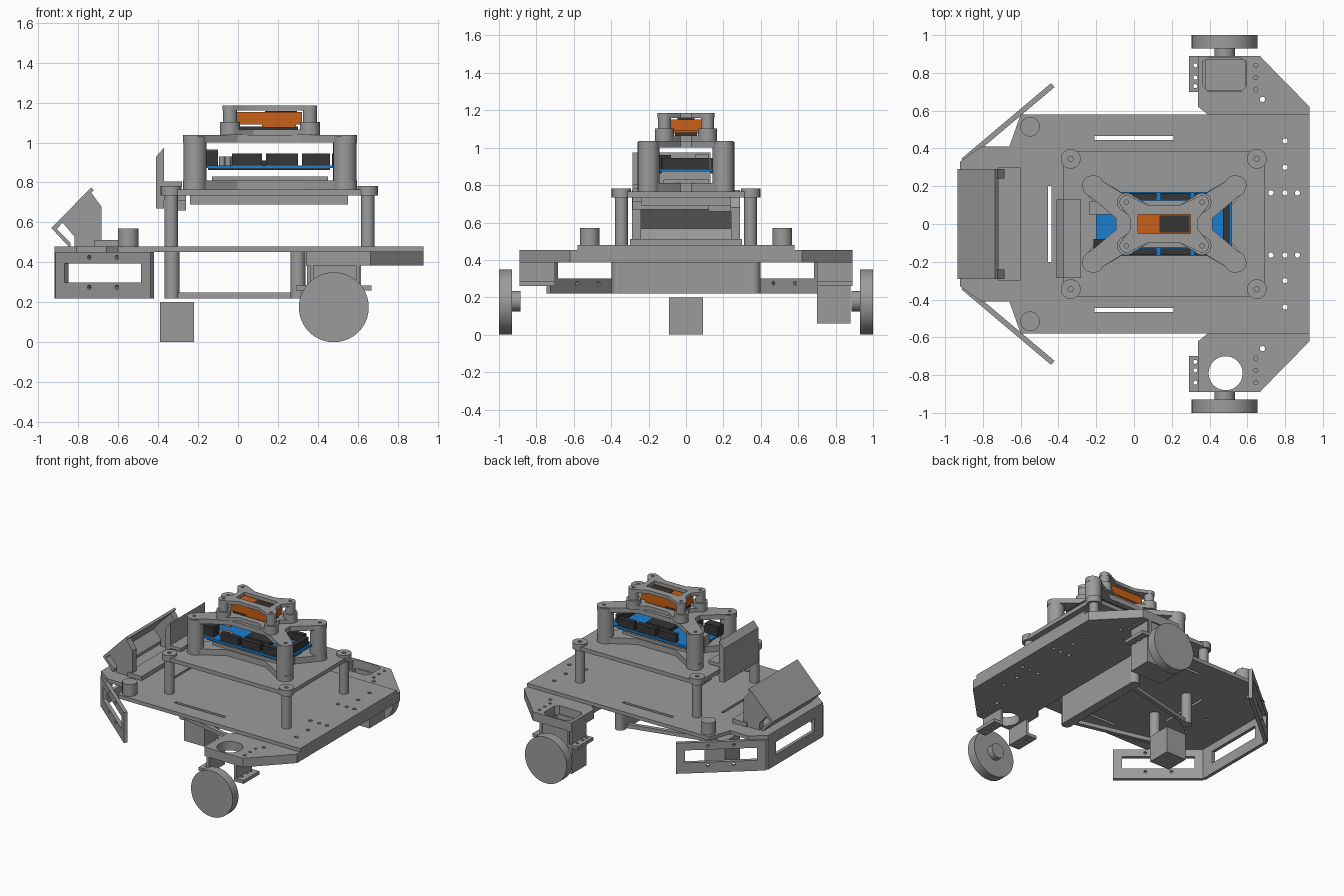
import bpy, math
from mathutils import Matrix, Vector

if "Cube" in bpy.data.objects:
    bpy.data.objects.remove(bpy.data.objects["Cube"])

def material(name, rgb):
    m = bpy.data.materials.new(name)
    m.diffuse_color = (*rgb, 1)
    m.use_nodes = True
    m.node_tree.nodes["Principled BSDF"].inputs["Base Color"].default_value = m.diffuse_color
    return m

GREY = material("grey plastic", (0.33, 0.33, 0.33))
DARK = material("dark connector", (0.035, 0.035, 0.035))
BLUE = material("blue board", (0.01, 0.21, 0.62))
ORANGE = material("orange board", (0.58, 0.115, 0.008))

def circ(x, y, r, n=24):
    return [(x + r * math.cos(2 * math.pi * i / n), y + r * math.sin(2 * math.pi * i / n)) for i in range(n)]

def rect(x0, x1, y0, y1):
    return [(x0, y0), (x1, y0), (x1, y1), (x0, y1)]

def solid(name, loops, depth, matrix, mat):
    """Extruded flat outline with holes, centred on its own plane."""
    cu = bpy.data.curves.new(name, 'CURVE')
    cu.dimensions, cu.fill_mode, cu.extrude = '2D', 'BOTH', depth / 2
    for loop in loops:
        sp = cu.splines.new('POLY')
        sp.points.add(len(loop) - 1)
        for p, (x, y) in zip(sp.points, loop):
            p.co = (x, y, 0, 1)
        sp.use_cyclic_u = True
    tmp = bpy.data.objects.new(name + "_outline", cu)
    bpy.context.collection.objects.link(tmp)
    dg = bpy.context.evaluated_depsgraph_get()
    me = bpy.data.meshes.new_from_object(tmp.evaluated_get(dg))
    bpy.data.objects.remove(tmp)
    me.transform(matrix)
    me.materials.clear()
    me.materials.append(mat)
    ob = bpy.data.objects.new(name, me)
    bpy.context.collection.objects.link(ob)
    return ob

def frame(u, v, o):
    u, v = Vector(u), Vector(v)
    m = Matrix((u, v, u.cross(v))).transposed().to_4x4()
    m.translation = o
    return m

def flat(name, loops, z0, z1, mat=GREY):
    return solid(name, loops, z1 - z0, Matrix.Translation((0, 0, (z0 + z1) / 2)), mat)

def along_y(name, loops, y0, y1, mat=GREY):
    return solid(name, loops, abs(y1 - y0), frame((1, 0, 0), (0, 0, 1), (0, (y0 + y1) / 2, 0)), mat)

def along_x(name, loops, x0, x1, mat=GREY):
    return solid(name, loops, x1 - x0, frame((0, 1, 0), (0, 0, 1), ((x0 + x1) / 2, 0, 0)), mat)

def box(name, x0, x1, y0, y1, z0, z1, mat=GREY):
    return flat(name, [rect(x0, x1, y0, y1)], z0, z1, mat)

def post(name, x, y, r, z0, z1, mat=GREY):
    return flat(name, [circ(x, y, r)], z0, z1, mat)

def star_plate(name, cx, hx, hy, r, wx, wy, z0, z1, holes=()):
    """Four rounded corner lugs joined by concave sides."""
    pts = []
    for sx, sy, a0 in ((1, 1, -40), (-1, 1, 50), (-1, -1, 140), (1, -1, 230)):
        for i in range(13):
            a = math.radians(a0 + 170 * i / 12)
            pts.append((cx + sx * hx + r * math.cos(a), sy * hy + r * math.sin(a)))
        if sx == sy:
            pts += [(cx + sx * hx * .42, sy * wy), (cx - sx * hx * .42, sy * wy)]
        else:
            pts += [(cx + sx * wx, sy * .03), (cx + sx * wx, -sy * .03)]
    bolts = [circ(cx + sx * hx, sy * hy, .012, 12) for sx in (1, -1) for sy in (1, -1)]
    return flat(name, [pts, *bolts, *holes], z0, z1)

def mirrored(pts):
    return pts + [(x, -y) for x, y in reversed(pts)]

# Main deck with slots and bolt holes
rear_holes = [circ(x, s * y, .014, 12) for s in (1, -1)
              for x, y in ((.8, .44), (.8, .3), (.8, .165), (.725, .165), (.865, .165))]
slots = [rect(-.21, .21, s * .455 - .011, s * .455 + .011) for s in (1, -1)]
slots.append(rect(-.455, -.437, -.2, .2))
front_holes = [circ(-.645, y, .013, 12) for y in (-.21, 0, .24)]
deck = mirrored([(.93, .58), (-.6, .58), (-.66, .41), (-.81, .41), (-.92, .33)])
flat("main_deck", [deck, *rear_holes, *slots, *front_holes], .452, .48)

# Rear slab with wheel wings
wing = mirrored([(.93, .62), (.665, .89), (.34, .89), (.34, .62), (.39, .58)])
wing_holes = [circ(.68, s * .66, .014, 12) for s in (1, -1)]
wing_holes += [circ(.645, s * y, .011, 12) for s in (1, -1) for y in (.71, .775, .84)]
opening = [(.365, .73), (.39, .705), (.57, .705), (.595, .73), (.595, .86), (.56, .88), (.4, .88), (.365, .86)]
flat("rear_slab", [wing, *rear_holes, *wing_holes, circ(.485, -.79, .09, 40), opening], .385, .453)

# Wheels, hubs and motor brackets
for s in (1, -1):
    along_y("wheel", [circ(.48, .175, .175, 64)], s * .93, s * 1.0)
    along_y("wheel_hub", [circ(.48, .18, .055)], s * .885, s * .935)
    y0, y1 = sorted((s * .70, s * .89))
    for x0, x1, wx in ((.29, .38, .36), (.59, .67, .59)):
        holes = [circ((x0 + x1) / 2 - .01, s * y, .011, 12) for y in (.71 + .02, .775, .84)]
        flat("bracket_flange", [rect(x0, x1, y0, y1), *holes], .26, .285)
        box("bracket_wall", wx, wx + .02, y0, y1, .27, .39)
box("motor", .345, .615, .70, .88, .06, .26)
for x in (.345, .597):
    box("motor_pocket_side", x, x + .018, .70, .88, .26, .39)
for y in (.70, .87):
    box("motor_pocket_end", .345, .615, y, y + .01, .26, .39)

# Caster block and battery bay under the deck
box("caster", -.39, -.22, -.09, .09, 0, .2)
box("battery_wall", .265, .335, -.37, .37, .22, .453)
for s in (1, -1):
    post("bay_post", -.33, s * .17, .037, .22, .453)
    post("bay_post", .3, s * .36, .037, .22, .453)
    a, b = Vector((-.33, s * .17, .235)), Vector((.29, s * .32, .235))
    u = (b - a).normalized()
    solid("bay_bar", [rect(0, (b - a).length, -.015, .015)], .03, frame(u, (0, 0, 1), a), GREY)

# Front bumper: centre panel and two swept sides
along_x("bumper_front", [rect(-.33, .33, .22, .452), rect(-.23, .23, .3, .395)], -.92, -.895)
for s in (1, -1):
    a, b = Vector((-.905, s * .335, 0)), Vector((-.43, s * .735, 0))
    L = (b - a).length
    dots = [circ(L / 2 + d, z, .011, 12) for d in (-.09, .09) for z in (.275, .425)]
    solid("bumper_side", [rect(0, L, .22, .452), rect(.06, L - .06, .3, .395), *dots], .028,
          frame((b - a).normalized(), (0, 0, 1), a), GREY)
    post("front_boss", -.55, s * .515, .052, .48, .57)
    # Visor cheeks with slanted opening
    y0, y1 = s * .24, s * .29
    along_y("visor_cheek", [[(-.88, .6), (-.74, .755), (-.685, .68), (-.685, .475), (-.82, .475), (-.82, .53)]], y0, y1)
along_y("visor_cover", [[(-.935, .572), (-.735, .775), (-.722, .762), (-.917, .558)]], -.29, .29)
along_y("visor_lower_edge", [[(-.935, .572), (-.922, .58), (-.84, .5), (-.84, .48), (-.85, .48)]], -.29, .29)
box("visor_foot", -.72, -.6, -.3, .3, .48, .512)

# Middle platform on four standoffs
c = .05
mid = mirrored([(.64 + c, .335), (.64, .335 + c), (-.325, .335 + c), (-.325 - c, .335)])
flat("middle_platform", [mid], .735, .765)
for x in (-.335, .65):
    for s in (1, -1):
        post("standoff", x, s * .345, .034, .48, .74)
        flat("standoff_cap", [circ(x, s * .345, .052), circ(x, s * .345, .014, 12)], .735, .782)
box("platform_underbox", -.24, .55, -.24, .24, .69, .736)
box("platform_connector", -.3, -.26, .12, .24, .66, .736)

# Upright screen beside the platform
along_y("upright_screen", [[(-.41, .67), (-.41, .93), (-.37, .975), (-.37, .67)]], -.285, .13)
box("screen_foot", -.37, -.28, -.285, .13, .78, .805)
box("screen_tab", -.37, -.26, -.285, .13, .71, .735)

# Controller housing: star plates and corner columns
star_plate("housing_base", .16, .385, .205, .05, .3, .13, .765, .81)
star_plate("housing_top", .16, .385, .205, .05, .255, .125, 1.0, 1.037)
for x in (-.215, .535):
    for s in (1, -1):
        post("housing_column", x, s * .2, .058, .765, 1.03)
box("board_support", -.13, .45, -.12, .12, .81, .83)

# Controller board with headers
box("controller_board", -.2, .52, -.17, .17, .872, .886, BLUE)
for s in (1, -1):
    y0, y1 = sorted((s * .13, s * .165))
    for x0, x1 in ((-.03, .12), (.14, .3), (.32, .46)):
        box("pin_header", x0, x1, y0, y1, .886, .945, DARK)
    box("header_underside", -.15, .46, y0, y1, .862, .873, DARK)
box("end_header", .47, .505, -.125, .125, .886, .945, DARK)
box("controller_chip", .1, .3, -.05, .05, .886, .91, DARK)
box("usb_socket", -.235, -.1, .05, .12, .886, .965, GREY)
box("power_socket", -.215, -.1, -.15, -.08, .886, .96, DARK)
for i in range(4):
    post("capacitor", -.08 + .03 * i, -.09, .014, .886, .93)

# Top sensor mount
star_plate("sensor_mount_base", .16, .2, .115, .05, .17, .1, 1.037, 1.065)
star_plate("sensor_mount_top", .16, .2, .115, .037, .18, .1, 1.16, 1.185, [rect(.02, .3, -.05, .05)])
for x in (-.04, .36):
    for s in (1, -1):
        post("mount_foot", x, s * .115, .05, 1.037, 1.102)
        post("mount_post", x, s * .115, .035, 1.1, 1.165)
box("sensor_board", -.005, .32, -.08, .08, 1.09, 1.152, ORANGE)
box("sensor_board_lip", .12, .29, -.075, .075, 1.075, 1.092, ORANGE)
box("sensor_chip", .135, .295, -.045, .045, 1.15, 1.158, DARK)
box("sensor_pins", .0, .3, -.06, .06, 1.066, 1.08, DARK)

# Smooth the round parts, keep edges sharp
bpy.ops.object.select_all(action='SELECT')
bpy.context.view_layer.objects.active = bpy.data.objects["main_deck"]
bpy.ops.object.shade_smooth_by_angle(angle=math.radians(30))
